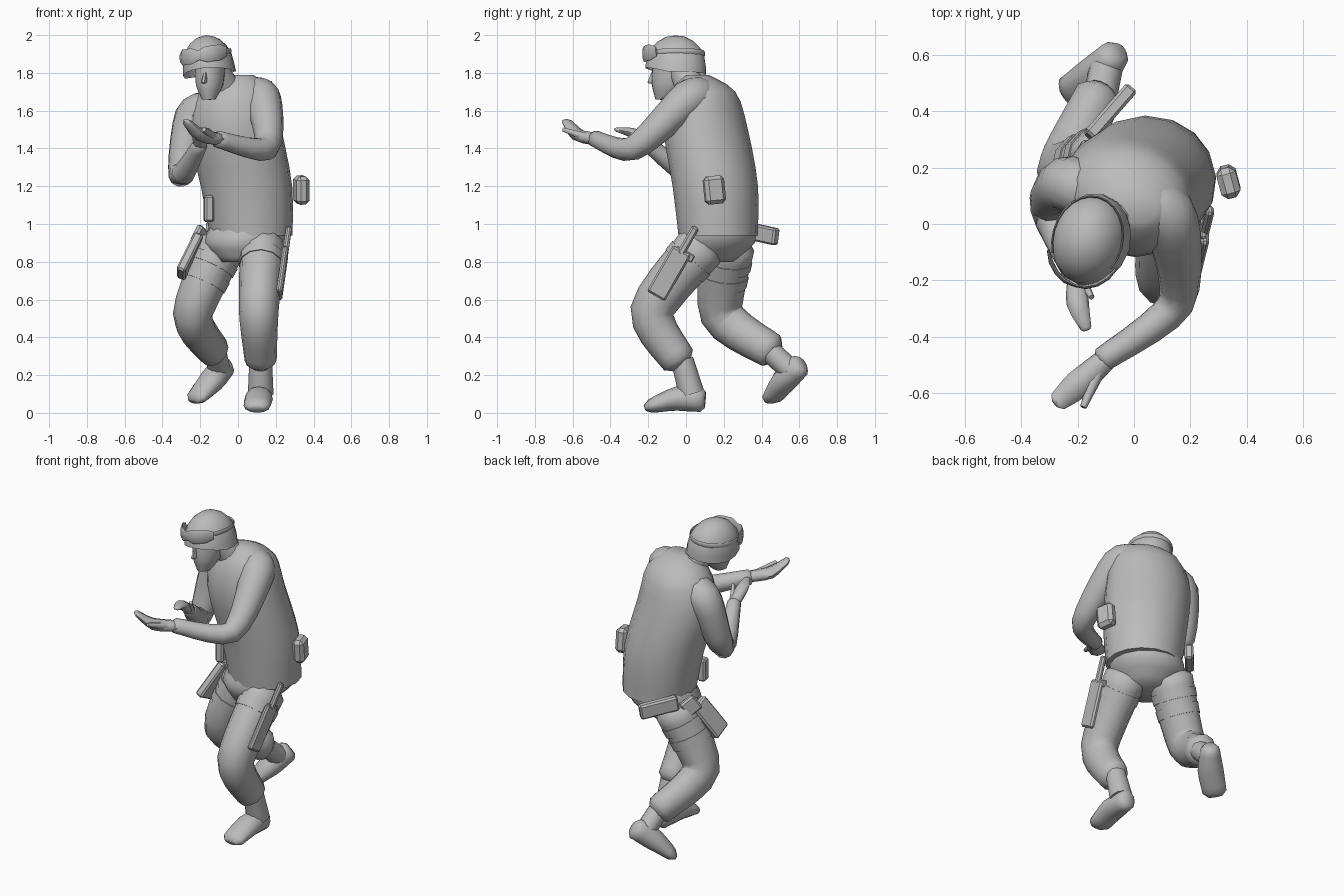
import bpy, bmesh
from math import sin, cos, pi, radians
from mathutils import Vector, Matrix

if "Cube" in bpy.data.objects:
    bpy.data.objects.remove(bpy.data.objects["Cube"])

SHADE = 0.5
grey = bpy.data.materials.new("plain grey")
grey.use_nodes = True
grey.diffuse_color = (SHADE, SHADE, SHADE, 1)
principled = grey.node_tree.nodes["Principled BSDF"]
principled.inputs["Base Color"].default_value = grey.diffuse_color

RIGHTWARD = Vector((1, 0, 0))
BACKWARD = Vector((0, 1, 0))
UPWARD = Vector((0, 0, 1))


def finish(name, bm, sharp_angle=60):
    """Turn the working mesh into a shaded grey object."""
    bmesh.ops.recalc_face_normals(bm, faces=bm.faces)
    mesh = bpy.data.meshes.new(name)
    bm.to_mesh(mesh)
    bm.free()
    mesh.materials.append(grey)
    part = bpy.data.objects.new(name, mesh)
    bpy.context.collection.objects.link(part)
    bpy.ops.object.select_all(action='DESELECT')
    part.select_set(True)
    bpy.context.view_layer.objects.active = part
    bpy.ops.object.shade_smooth_by_angle(angle=radians(sharp_angle))


def spline(keys, steps=5, pull=0.4):
    """Smooth curve through keys (x, y, z, radius); less pull gives crisper joints."""
    keys = [Vector(key) for key in keys]
    padded = [keys[0]] + keys + [keys[-1]]
    rings = []
    for index in range(len(keys) - 1):
        before, start, end, after = padded[index:index + 4]
        leave, arrive = (end - before) * pull, (after - start) * pull
        for step in range(steps):
            t = step / steps
            ease = t * t * (3 - 2 * t)
            rings.append(start.lerp(end, ease) + leave * t * (1 - t) ** 2
                         - arrive * t * t * (1 - t))
    return rings + [keys[-1]]


def rounded(rings):
    """Add a smaller ring beyond each end."""
    tips = []
    for end, inner in ((rings[0], rings[1]), (rings[-1], rings[-2])):
        outward = (end - inner).to_3d().normalized()
        tip = (end.to_3d() + outward * end.w * 0.4).to_4d()
        tip.w = end.w * 0.6
        tips.append(tip)
    return [tips[0]] + rings + [tips[1]]


def tube(name, rings, side, flat=(1, 1), sides=12, axis=None):
    """Skin rings; flat is depth over width at the start and at the end."""
    bm = bmesh.new()
    last = len(rings) - 1
    loops = []
    for index, ring in enumerate(rings):
        ahead, behind = rings[min(index + 1, last)], rings[max(index - 1, 0)]
        along = axis or (ahead - behind).to_3d().normalized()
        across = Vector(side)
        across = (across - along * across.dot(along)).normalized()
        width = across * ring.w
        depth = along.cross(width) * (flat[0] + (flat[1] - flat[0]) * index / last)
        angles = [2 * pi * corner / sides for corner in range(sides)]
        loops.append([bm.verts.new(ring.to_3d() + width * cos(a) + depth * sin(a))
                      for a in angles])
    for low, high in zip(loops, loops[1:]):
        for here in range(sides):
            there = (here + 1) % sides
            bm.faces.new((low[here], low[there], high[there], high[here]))
    bm.faces.new(loops[0])
    bm.faces.new(loops[-1])
    finish(name, bm)


def block(name, centre, size, lean=UPWARD, side=RIGHTWARD, bevel=0.01):
    """Bevelled box whose height follows the lean direction."""
    tall = Vector(lean).normalized()
    wide = Vector(side)
    wide = (wide - tall * wide.dot(tall)).normalized()
    turn = Matrix((wide, tall.cross(wide), tall)).transposed().to_4x4()
    bm = bmesh.new()
    bmesh.ops.create_cube(bm, size=1)
    bmesh.ops.scale(bm, vec=size, verts=bm.verts)
    bmesh.ops.bevel(bm, geom=bm.edges[:], offset=bevel, segments=1, affect='EDGES')
    bm.transform(Matrix.Translation(centre) @ turn)
    finish(name, bm, 30)


def heading(degrees):
    return Vector((cos(radians(degrees)), sin(radians(degrees)), 0))


# Torso and hips, turned towards the model's right
jacket = [(.07, .17, .94, .22), (.045, .155, 1.2, .245), (-.015, .105, 1.5, .25),
          (-.01, .09, 1.7, .2), (.01, .06, 1.79, .07)]
tube("jacket", spline(jacket, 3, .5), heading(-20), (.95, .8), 16, UPWARD)
hips = [(.06, .17, 1, .21), (.03, .16, .9, .215), (.02, .13, .8, .12)]
tube("hips", spline(hips, 3), heading(-30), (.9, 1), 16, UPWARD)

# Trouser legs with thigh bands: hip, knee, cuff
legs = {
    "left": ([2], [(.13, .08, .88, .12), (.11, -.18, .54, .105), (.12, -.04, .28, .085)]),
    "right": ([2, 3], [(-.09, .22, .88, .13), (-.24, .19, .52, .105), (-.13, .45, .33, .085)]),
}
for name, (banded, keys) in legs.items():
    rings = spline(keys)
    tube(name + "_trouser_leg", rounded(rings), RIGHTWARD, (1.1, 1.1))
    for number in banded:
        start, end = rings[number - 1], rings[number]
        band = [start.lerp(end, 0.2), start.lerp(end, 0.8)]
        for ring in band:
            ring.w *= 1.04
        tube(f"{name}_thigh_band_{number}", band, RIGHTWARD, (1.1, 1.1))

# Boots: shaft, then heel to toe
boots = {
    "left": (RIGHTWARD, [(.12, -.02, .28, .06), (.12, .03, .1, .068)],
             [(.12, .08, .07, .055), (.11, -.05, .075, .075), (.1, -.19, .035, .07)]),
    "right": (RIGHTWARD - BACKWARD, [(-.12, .45, .32, .06), (-.1, .55, .23, .06)],
              [(-.07, .6, .25, .055), (-.14, .52, .17, .075), (-.22, .46, .08, .07)]),
}
for name, (side, shaft, foot) in boots.items():
    tube(name + "_boot_shaft", spline(shaft), side)
    tube(name + "_boot", rounded(spline(foot, 3)), side, (1.3, .4))

# Arms: inner shoulder, shoulder, elbow, wrist
left_arm = [(.04, .09, 1.67, .1), (.13, .01, 1.66, .1), (.15, -.28, 1.4, .065),
            (-.11, -.48, 1.45, .045)]
tube("left_arm", rounded(spline(left_arm)), (.5, -.6, .6))
right_arm = [(-.14, .11, 1.61, .1), (-.24, .14, 1.56, .1), (-.3, .05, 1.26, .068),
             (-.2, -.2, 1.42, .04)]
tube("right_arm", rounded(spline(right_arm)), heading(50))

# Hands: wrist, palm, fingertips, with a tapered thumb
left_palm = [(-.1, -.48, 1.45, .04), (-.2, -.57, 1.47, .05), (-.27, -.63, 1.54, .035)]
tube("left_hand", rounded(spline(left_palm, 3)), heading(-50), (.9, .4), 8)
left_thumb = [(-.13, -.53, 1.46, .025), (-.18, -.65, 1.5, .012)]
tube("left_thumb", spline(left_thumb), RIGHTWARD, sides=6)
right_palm = [(-.2, -.19, 1.41, .035), (-.2, -.28, 1.48, .04), (-.17, -.37, 1.5, .02)]
tube("right_hand", rounded(spline(right_palm, 3)), RIGHTWARD, (.9, .5), 8)
right_thumb = [(-.18, -.21, 1.43, .02), (-.15, -.26, 1.5, .01)]
tube("right_thumb", spline(right_thumb), RIGHTWARD, sides=6)

# Neck, face and nose
neck = [(-.05, .05, 1.68, .085), (-.13, -.04, 1.84, .07)]
tube("neck", spline(neck), RIGHTWARD)
face = [(-.155, -.12, 1.66, .036), (-.15, -.09, 1.74, .073), (-.145, -.07, 1.88, .08)]
tube("face", spline(face, 3), heading(-15), (1.2, 1.4), axis=UPWARD)
nose = [(-.18, -.185, 1.75, .015), (-.17, -.165, 1.82, .008)]
tube("nose", rounded(spline(nose)), heading(-15), (1.4, 1.4), 6, UPWARD)

# Helmet: open dome with the brow edge raised at the front
crown = Vector((-.155, -.055, 1.83))
roll = Matrix.Rotation(radians(-8), 4, BACKWARD) @ Matrix.Rotation(radians(-15), 4, UPWARD)
dome = bmesh.new()
bmesh.ops.create_uvsphere(dome, u_segments=16, v_segments=10, radius=1)
bmesh.ops.bisect_plane(dome, geom=dome.verts[:] + dome.edges[:] + dome.faces[:],
                       plane_co=-UPWARD / 4, plane_no=UPWARD, clear_inner=True)
for vert in dome.verts:
    if vert.co.z < -.2:
        vert.co.x *= 1.07
        vert.co.y *= 1.04
        vert.co.z += max(0, -vert.co.y) / 4
bmesh.ops.scale(dome, vec=(.135, .165, .17), verts=dome.verts)
dome.transform(Matrix.Translation(crown) @ roll)
finish("helmet", dome)


def around_helmet(start, stop, count, lift, gap):
    """Points on an oval that follows the helmet's side."""
    for step in range(count + 1):
        angle = radians(start + (stop - start) * step / count)
        offset = Vector((cos(angle) * (.12 + gap), sin(angle) * (.15 + gap), lift))
        yield (crown + roll @ offset).to_4d()


# Goggles with two lenses, and their strap
goggles = list(around_helmet(-155, -25, 8, .07, .02))
for number, ring in enumerate(goggles):
    ring.w = .025 if number in (0, 4, 8) else .042
tube("goggles", goggles, UPWARD, (.2, .2), 8)
strap = list(around_helmet(-30, 210, 16, .07, .005))
for ring in strap:
    ring.w = .014
tube("goggles_strap", strap, UPWARD, (.3, .3), 6)

# Chin straps
chin = (-.15, -.135, 1.66, .008)
for name, reach in (("right", -.23), ("left", -.07)):
    tube(name + "_chin_strap", spline([(reach, -.06, 1.8, .008), chin]), BACKWARD, sides=6)

# Sheath on the left thigh
lean = (.1, .4, .7)
block("left_sheath", (.235, -.09, .74), (.03, .11, .28), lean)
block("left_sheath_grip", (.26, .01, .91), (.03, .04, .17), lean)
block("left_sheath_hanger", (.245, -.01, .84), (.02, .11, .04), lean, bevel=.005)

# Holster on the right thigh
slope = (.1, .1, .2)
block("right_holster", (-.255, .13, .83), (.05, .12, .24), slope)
block("holster_flap", (-.2, .24, .93), (.04, .1, .1), slope, heading(-35))
drop = heading(49) - UPWARD / 6
block("holstered_grip", (-.085, .395, .95), (.05, .09, .23), drop, heading(-41))

# Belt pouches
block("front_pouch", (-.155, .05, 1.08), (.05, .06, .14), UPWARD, heading(10))
block("side_pouch", (.335, .15, 1.18), (.07, .11, .15), (0, -.1, 1), heading(15), .02)
